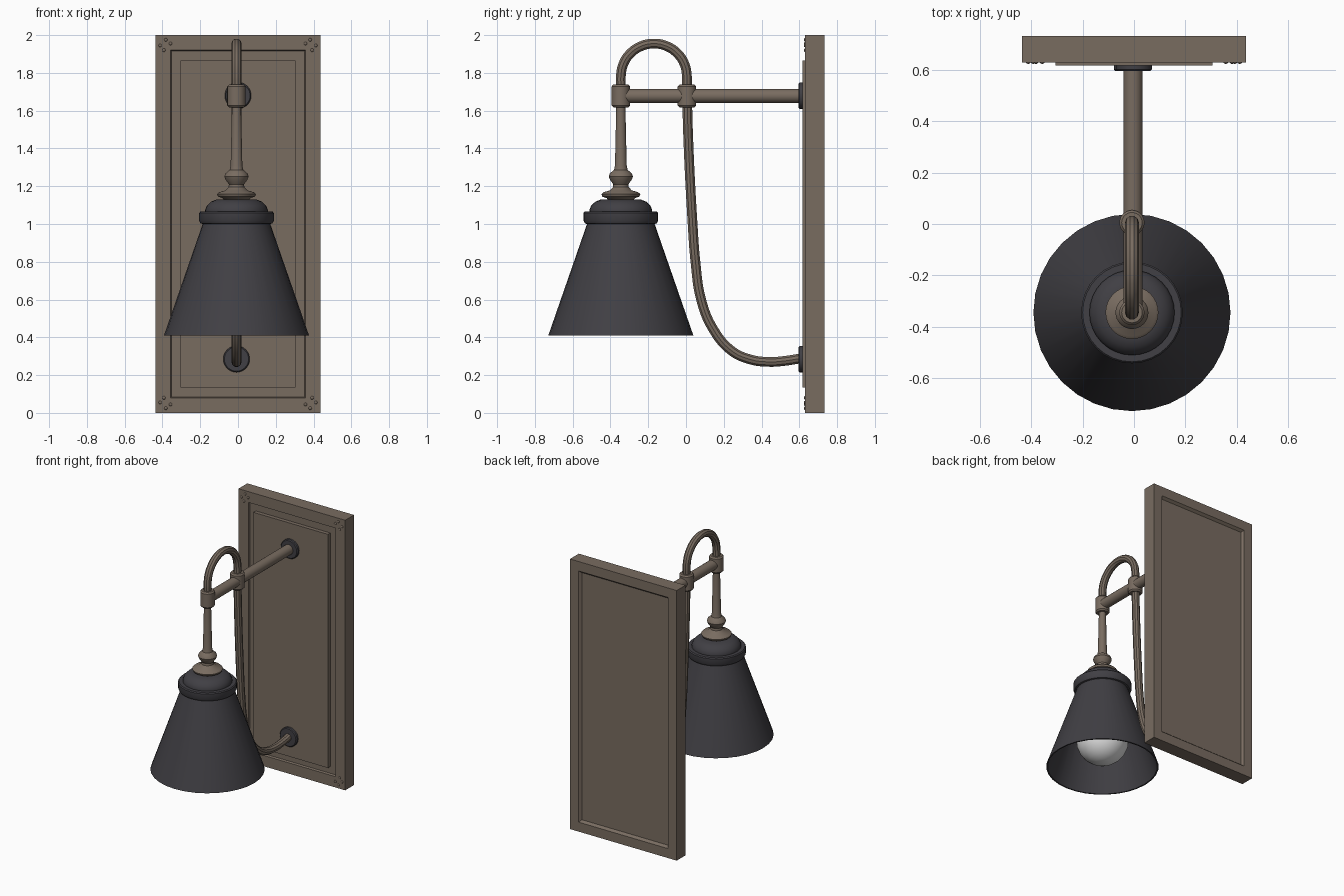
import bpy, bmesh, math
from mathutils import Vector

if "Cube" in bpy.data.objects:
    bpy.data.objects.remove(bpy.data.objects["Cube"], do_unlink=True)


def material(name, color, rough):
    m = bpy.data.materials.new(name)
    m.use_nodes = True
    m.diffuse_color = (*color, 1)
    bsdf = m.node_tree.nodes["Principled BSDF"]
    bsdf.inputs["Base Color"].default_value = (*color, 1)
    bsdf.inputs["Roughness"].default_value = rough
    return m


BRONZE = material("aged bronze", (0.19, 0.15, 0.118), 0.5)
DARK = material("dark grey metal", (0.052, 0.05, 0.058), 0.5)
GLASS = material("bulb white", (0.75, 0.75, 0.75), 0.4)

LAMP_X, LAMP_Y = -0.008, -0.345
HALF_W, HALF_H, MID_Z = 0.437, 1.0, 1.0


def finish(bm, name, mat, smooth=True):
    bmesh.ops.recalc_face_normals(bm, faces=bm.faces)
    mesh = bpy.data.meshes.new(name)
    bm.to_mesh(mesh)
    bm.free()
    ob = bpy.data.objects.new(name, mesh)
    bpy.context.collection.objects.link(ob)
    mesh.materials.append(mat)
    if smooth:
        bpy.ops.object.select_all(action="DESELECT")
        ob.select_set(True)
        bpy.context.view_layer.objects.active = ob
        bpy.ops.object.shade_smooth_by_angle(angle=math.radians(35))
    return ob


def lathe(name, profile, mat, center, axis=(0, 0, 1), sides=32):
    """Spin a (radius, height) profile about an axis through center."""
    bm = bmesh.new()
    turn = Vector((0, 0, 1)).rotation_difference(Vector(axis))
    verts = [bm.verts.new((r, 0, h)) for r, h in profile]
    edges = [bm.edges.new(p) for p in zip(verts, verts[1:])]
    bmesh.ops.spin(bm, geom=verts + edges, cent=(0, 0, 0), axis=(0, 0, 1),
                   angle=math.tau, steps=sides)
    bmesh.ops.remove_doubles(bm, verts=bm.verts, dist=0.0005)
    for v in bm.verts:
        v.co = turn @ v.co + Vector(center)
    return finish(bm, name, mat)


def box(name, x, y0, y1, z, mat):
    bm = bmesh.new()
    bmesh.ops.create_cube(bm, size=1)
    for v in bm.verts:
        v.co = (v.co.x * 2 * x, (y0 + y1) / 2 + v.co.y * (y1 - y0), MID_Z + v.co.z * 2 * z)
    return finish(bm, name, mat, False)


def tube(name, points, radius, mat, x=LAMP_X):
    """Round pipe along (y, z) points, using a smooth curve made into a mesh."""
    cu = bpy.data.curves.new(name, "CURVE")
    cu.dimensions = "3D"
    cu.bevel_depth = radius
    cu.bevel_resolution = 3
    cu.resolution_u = 8
    cu.use_fill_caps = True
    sp = cu.splines.new("BEZIER")
    sp.bezier_points.add(len(points) - 1)
    for bp, (y, z) in zip(sp.bezier_points, points):
        bp.co = (x, y, z)
        bp.handle_left_type = bp.handle_right_type = "AUTO"
    ob = bpy.data.objects.new(name, cu)
    bpy.context.collection.objects.link(ob)
    bpy.ops.object.select_all(action="DESELECT")
    ob.select_set(True)
    bpy.context.view_layer.objects.active = ob
    bpy.ops.object.convert(target="MESH")
    ob = bpy.context.view_layer.objects.active
    ob.data.materials.clear()
    ob.data.materials.append(mat)
    bpy.ops.object.shade_smooth_by_angle(angle=math.radians(35))
    return ob


# Mitred frame rails around the wall plate
RAIL = [(0, 0.63), (0, 0.733), (0.07, 0.733), (0.085, 0.715), (0.085, 0.645), (0.08, 0.63)]


def rail(name, a, b):
    bm = bmesh.new()
    ends = []
    for sx, sz in (a, b):
        ends.append([bm.verts.new((sx * (HALF_W - i), y, MID_Z + sz * (HALF_H - i)))
                     for i, y in RAIL])
    n = len(RAIL)
    for k in range(n):
        j = (k + 1) % n
        bm.faces.new((ends[0][k], ends[0][j], ends[1][j], ends[1][k]))
    bm.faces.new(ends[0])
    bm.faces.new(ends[1])
    finish(bm, name, BRONZE, False)


rail("frame_top", (-1, 1), (1, 1))
rail("frame_bottom", (-1, -1), (1, -1))
rail("frame_left", (1, -1), (1, 1))
rail("frame_right", (-1, -1), (-1, 1))

# Recessed backing and raised centre panel
box("backing_panel", HALF_W - 0.08, 0.645, 0.715, HALF_H - 0.08, BRONZE)
box("raised_panel", 0.305, 0.617, 0.65, 0.865, BRONZE)

# Small pins beside each mitre
bm = bmesh.new()
for sx in (-1, 1):
    for sz in (-1, 1):
        for dx, dz in ((0.025, 0.055), (0.055, 0.025), (0.045, 0.08), (0.08, 0.045)):
            res = bmesh.ops.create_uvsphere(bm, u_segments=10, v_segments=6, radius=0.009)
            for v in res["verts"]:
                v.co = (v.co.x + sx * (HALF_W - dx), v.co.y * 0.7 + 0.63,
                        v.co.z + MID_Z + sz * (HALF_H - dz))
finish(bm, "corner_pins", BRONZE)

# Dark wall flanges
FLANGE = [(0, 0), (0.07, 0), (0.07, 0.02), (0.064, 0.026), (0, 0.026)]
lathe("upper_flange", FLANGE, DARK, (0, 0.622, 1.68), (0, -1, 0))
lathe("lower_flange", FLANGE, DARK, (LAMP_X, 0.622, 0.285), (0, -1, 0))

# Horizontal arm, arch and sweeping brace
lathe("arm", [(0, 0), (0.037, 0), (0.037, 0.96), (0, 0.96)], BRONZE,
      (-0.004, 0.61, 1.678), (0, -1, 0), 20)
arch = [(LAMP_Y, 1.7), (LAMP_Y, 1.74)]
arch += [(-0.17 - 0.175 * math.cos(t * math.pi / 8), 1.78 + 0.175 * math.sin(t * math.pi / 8))
         for t in range(9)]
arch += [(0.005, 1.74), (0.005, 1.7)]
tube("arch", arch, 0.027, BRONZE)
tube("brace", [(0.005, 1.7), (0.012, 1.45), (0.035, 1.0), (0.05, 0.8), (0.08, 0.6), (0.14, 0.45),
               (0.24, 0.33), (0.34, 0.283), (0.44, 0.27), (0.52, 0.275), (0.615, 0.29)],
     0.027, BRONZE)

# Joint collars
COLLAR = [(0, 0), (0.04, 0), (0.049, 0.01), (0.049, 0.11), (0.04, 0.12), (0, 0.12)]
for name, y in (("front_collar", LAMP_Y), ("rear_collar", 0.005)):
    lathe(name, COLLAR, BRONZE, (LAMP_X, y, 1.618), sides=24)

# Turned stem above the shade
lathe("stem", [(0, 1.12), (0.06, 1.12), (0.075, 1.137), (0.098, 1.145), (0.103, 1.158),
               (0.092, 1.168), (0.058, 1.178), (0.042, 1.195), (0.04, 1.21), (0.058, 1.235),
               (0.064, 1.252), (0.058, 1.268), (0.036, 1.287), (0.031, 1.31),
               (0.024, 1.63), (0, 1.63)], BRONZE, (LAMP_X, LAMP_Y, 0))

# Shade with rolled collar, dome and hollow inside
lathe("shade", [(0, 1.13), (0.105, 1.13), (0.135, 1.118), (0.157, 1.097), (0.166, 1.075),
                (0.166, 1.065), (0.192, 1.065), (0.198, 1.058), (0.198, 1.018), (0.19, 1.003),
                (0.179, 1.0), (0.384, 0.41), (0.374, 0.41), (0.17, 1.0),
                (0.155, 1.065), (0.1, 1.115), (0, 1.115)], DARK, (LAMP_X, LAMP_Y, 0))

# Bulb and its socket
bulb = [(0.18 * math.sin(math.radians(a)), 0.62 - 0.18 * math.cos(math.radians(a)))
        for a in range(0, 136, 15)]
lathe("bulb", bulb + [(0.085, 0.82), (0.065, 0.9), (0, 0.9)], GLASS, (LAMP_X, LAMP_Y, 0))
lathe("socket", [(0, 0.89), (0.07, 0.89), (0.07, 1.12), (0, 1.12)], DARK, (LAMP_X, LAMP_Y, 0), sides=24)
